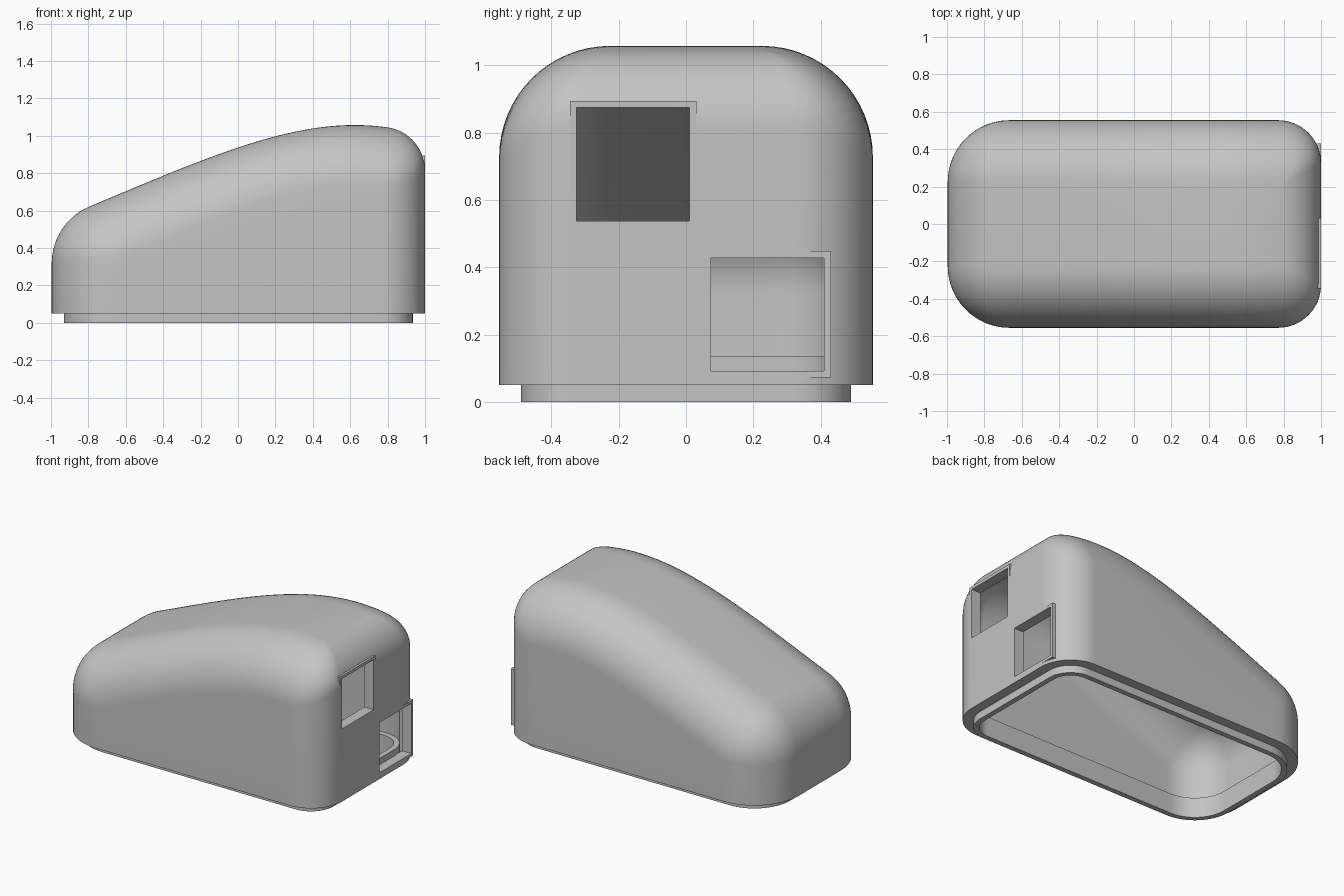
import bpy, bmesh, math
from mathutils import Vector

cube = bpy.data.objects.get("Cube")
if cube:
    bpy.data.objects.remove(cube)

GREY = (0.55, 0.55, 0.55, 1)
mat = bpy.data.materials.new("light grey")
mat.use_nodes = True
mat.diffuse_color = GREY
mat.node_tree.nodes["Principled BSDF"].inputs["Base Color"].default_value = GREY

HALF_Y, FLAT_Y = 0.555, 0.225        # half width, half width of the flat roof
R, R_END = HALF_Y - FLAT_Y, 0.24     # edge radius on the sides and at the tall end
R_POST = 0.23                        # upright corner radius at the tall end
WALL, LIP, RIM_Z = 0.065, 0.035, 0.05
STEPS, SPAN = 16, 40


def roof(t):
    """Point and normal of the roof line in the xz plane."""
    p = [Vector(c) for c in ((-0.794, 0.622), (-0.1, 0.914), (0.35, 1.11), (0.8, 1.045))]
    u = 1 - t
    pos = u**3 * p[0] + 3*u*u*t * p[1] + 3*u*t*t * p[2] + t**3 * p[3]
    tan = u*u * (p[1] - p[0]) + 2*u*t * (p[2] - p[1]) + t*t * (p[3] - p[2])
    tan.normalize()
    return Vector((pos.x, 0, pos.y)), Vector((-tan.y, 0, tan.x))


def station(t, angle, at_end=False):
    """Wall point, wall normal, edge centre, roof normal and edge radius."""
    n = Vector((math.cos(angle), math.sin(angle), 0))
    pos, up = roof(t)
    r = R + (R_END - R) * math.cos(angle)**2 if at_end else R
    centre = pos - up * r
    centre.y = FLAT_Y
    wall = centre + n * R
    if at_end:
        wall = Vector((1 - R_POST, HALF_Y - R_POST, centre.z)) + n * R_POST
    return wall, n, centre, up, r


# Half outline from the tall end around to the low end, then mirrored
quarter = math.pi / 2
half = [station(1, quarter * i / STEPS, True) for i in range(STEPS + 1)]
half += [station(1 - i / SPAN, quarter) for i in range(SPAN + 1)]
half += [station(0, quarter * (1 + i / STEPS)) for i in range(1, STEPS + 1)]


def flip(v):
    return Vector((v.x, -v.y, v.z))


outline = half + [(flip(w), flip(n), flip(c), up, r) for w, n, c, up, r in reversed(half)]
COUNT = len(outline)


def bridge(bm, a, b):
    for i in range(COUNT):
        j = (i + 1) % COUNT
        bm.faces.new((a[i], a[j], b[j], b[i]))


def wall_ring(bm, inset, z):
    return [bm.verts.new((w.x - n.x * inset, w.y - n.y * inset, z)) for w, n, *_ in outline]


def dome(bm, inset):
    """Walls, rounded edge and roof, all moved inwards by inset; returns the bottom ring."""
    bottom = last = wall_ring(bm, inset, RIM_Z)
    for k in range(STEPS + 1):
        t = k / STEPS
        ring = []
        for w, n, c, up, r in outline:
            a, b = w - n * inset - c, up * (r - inset)
            ang = a.angle(b)
            ring.append(bm.verts.new(c + (a * math.sin((1 - t) * ang) + b * math.sin(t * ang)) / math.sin(ang)))
        bridge(bm, last, ring)
        last = ring
    for i in range(STEPS, STEPS + 1 + SPAN):
        bm.faces.new((last[i], last[i + 1], last[COUNT - 2 - i], last[COUNT - 1 - i]))
    return bottom


def finish(bm, name):
    bmesh.ops.remove_doubles(bm, verts=bm.verts, dist=1e-4)
    bmesh.ops.recalc_face_normals(bm, faces=bm.faces)
    me = bpy.data.meshes.new(name)
    bm.to_mesh(me)
    bm.free()
    me.materials.append(mat)
    ob = bpy.data.objects.new(name, me)
    bpy.context.collection.objects.link(ob)
    return ob


def smooth(ob):
    bpy.ops.object.select_all(action='DESELECT')
    ob.select_set(True)
    bpy.context.view_layer.objects.active = ob
    bpy.ops.object.shade_smooth_by_angle(angle=math.radians(30))


def box(name, x0, x1, y, z, half_size):
    bm = bmesh.new()
    bmesh.ops.create_cube(bm, size=1)
    for v in bm.verts:
        v.co = ((x0 + x1) / 2 + v.co.x * (x1 - x0), y + v.co.y * 2 * half_size, z + v.co.z * 2 * half_size)
    return finish(bm, name)


def cut(ob, cutter):
    """Subtract the cutter for good and remove it."""
    mod = ob.modifiers.new("cut", 'BOOLEAN')
    mod.operation, mod.solver, mod.object = 'DIFFERENCE', 'EXACT', cutter
    deps = bpy.context.evaluated_depsgraph_get()
    me = bpy.data.meshes.new_from_object(ob.evaluated_get(deps))
    ob.modifiers.clear()
    ob.data = me
    bpy.data.objects.remove(cutter)


# Hollow shell
bm = bmesh.new()
bridge(bm, dome(bm, 0), dome(bm, WALL))
shell = finish(bm, "shell")

# Fitting lip inside the bottom edge
bm = bmesh.new()
rings = [wall_ring(bm, WALL + d, z) for d, z in ((0, 0), (LIP, 0), (LIP, 0.135), (0, 0.135))]
for k in range(4):
    bridge(bm, rings[k], rings[(k + 1) % 4])
smooth(finish(bm, "bottom_lip"))

# Two square ports with flat frames in the tall end
for name, y, z in (("upper_port_frame", -0.157, 0.706), ("lower_port_frame", 0.242, 0.26)):
    cut(shell, box("cutter", 0.8, 1.1, y, z, 0.188))
    frame = box(name, 0.93, 1.0, y, z, 0.188)
    cut(frame, box("cutter", 0.8, 1.1, y, z, 0.168))
smooth(shell)
